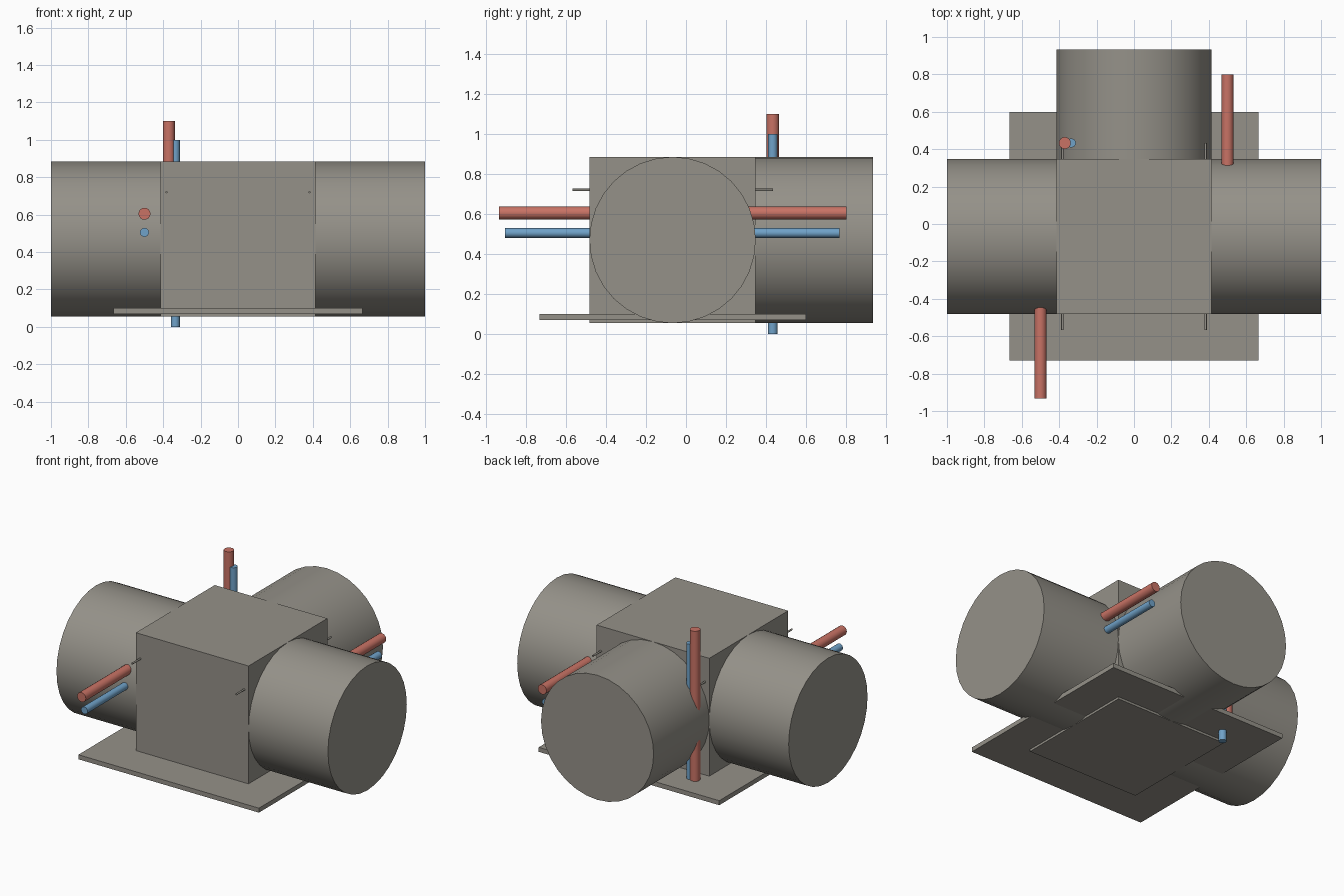
import bpy
import math
from mathutils import Vector

cube = bpy.data.objects.get("Cube")
if cube:
    bpy.data.objects.remove(cube, do_unlink=True)


def make_material(name, rgb):
    mat = bpy.data.materials.new(name)
    mat.use_nodes = True
    mat.diffuse_color = (*rgb, 1)
    mat.node_tree.nodes["Principled BSDF"].inputs["Base Color"].default_value = (*rgb, 1)
    return mat


GREY = make_material("warm grey", (0.30, 0.285, 0.25))
RED = make_material("hot red", (0.58, 0.17, 0.13))
BLUE = make_material("cold blue", (0.16, 0.36, 0.58))


def box(name, low, high, mat):
    low, high = Vector(low), Vector(high)
    bpy.ops.mesh.primitive_cube_add(size=1, location=(low + high) / 2)
    obj = bpy.context.object
    obj.name = name
    obj.scale = high - low
    bpy.ops.object.transform_apply(location=False, rotation=False, scale=True)
    obj.data.materials.append(mat)


def rod(name, start, end, radius, mat, sides=16):
    start, end = Vector(start), Vector(end)
    axis = end - start
    bpy.ops.mesh.primitive_cylinder_add(
        vertices=sides, radius=radius, depth=axis.length, location=(start + end) / 2)
    obj = bpy.context.object
    obj.name = name
    # Tilt about one world axis so the facets stay square to the block
    if abs(axis.x) > 0.01:
        obj.rotation_euler.y = math.pi / 2
    elif abs(axis.y) > 0.01:
        obj.rotation_euler.x = math.pi / 2
    obj.data.materials.append(mat)
    bpy.ops.object.shade_smooth_by_angle(angle=math.radians(50))


MID_Y, MID_Z, R = -0.067, 0.47, 0.415

# Central block and base plate
box("junction_block", (-R, MID_Y - R, MID_Z - R), (R, MID_Y + R, MID_Z + R), GREY)
box("base_plate", (-0.665, -0.73, 0.07), (0.665, 0.6, 0.10), GREY)

# Large ducts: two sides and the back
for side, x in (("right", -1), ("left", 1)):
    rod(side + "_duct", (x * 0.3, MID_Y, MID_Z), (x, MID_Y, MID_Z), R, GREY, 32)
rod("back_duct", (0, 0.2, MID_Z), (0, 0.933, MID_Z), R, GREY, 32)

# Paired supply lines at the front and back
for place, x, y_red, y_blue in (("front", -0.5, -0.933, -0.903), ("back", 0.5, 0.8, 0.767)):
    rod(place + "_hot_line", (x, MID_Y, 0.605), (x, y_red, 0.605), 0.032, RED)
    rod(place + "_cold_line", (x, MID_Y, 0.505), (x, y_blue, 0.505), 0.024, BLUE)

# Upright supply lines beside the back duct
rod("upright_hot_line", (-0.37, 0.433, 0.1), (-0.37, 0.433, 1.1), 0.032, RED)
rod("upright_cold_line", (-0.335, 0.433, 0), (-0.335, 0.433, 1), 0.024, BLUE)

# Thin pins running through the block
for side, x in (("right", -0.383), ("left", 0.383)):
    rod(side + "_pin", (x, -0.567, 0.72), (x, 0.433, 0.72), 0.006, GREY, 12)
